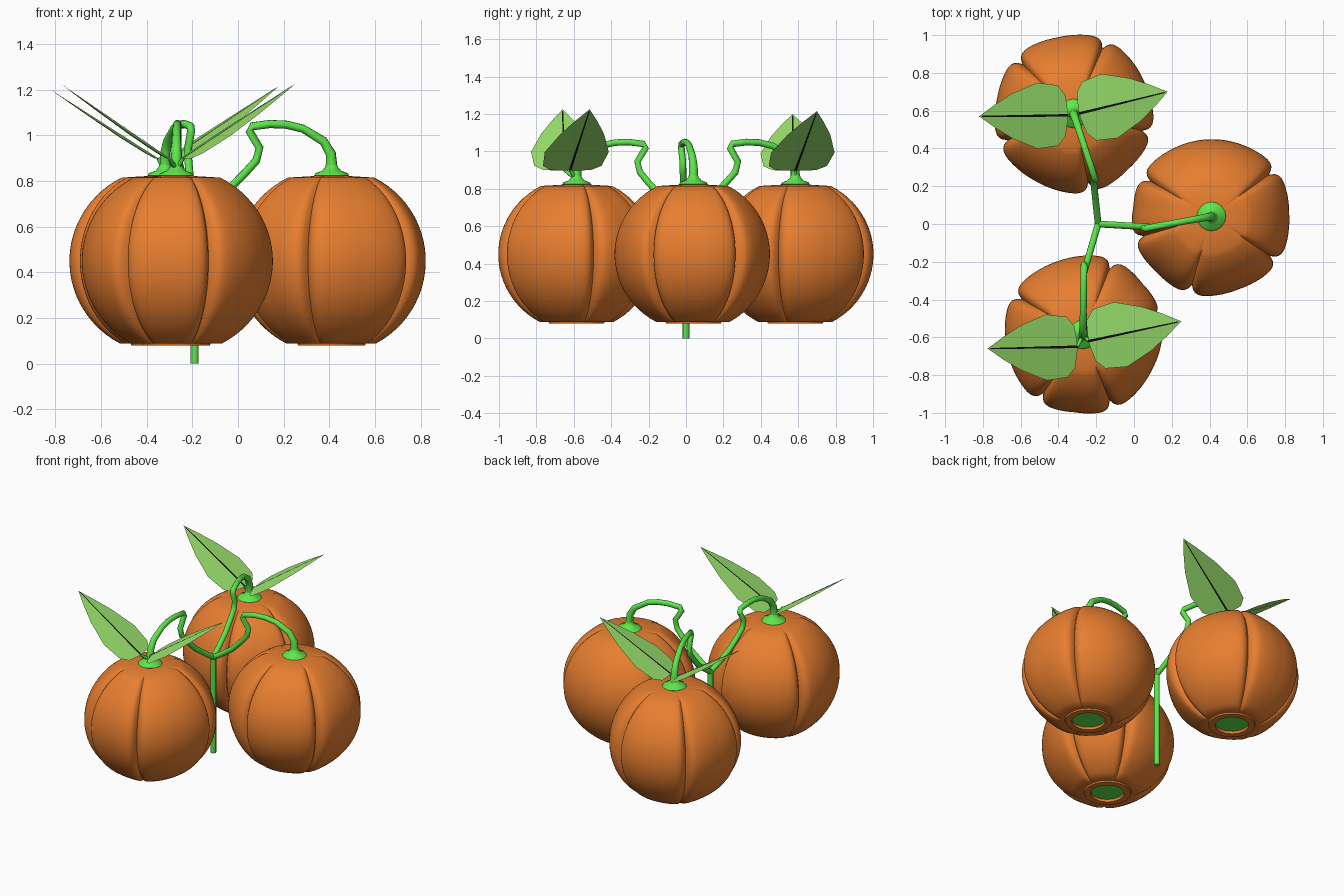
import bpy, bmesh, math
from mathutils import Vector

cube = bpy.data.objects.get("Cube")
if cube:
    bpy.data.objects.remove(cube, do_unlink=True)


def material(name, rgb):
    m = bpy.data.materials.new(name)
    m.use_nodes = True
    m.diffuse_color = (*rgb, 1)
    m.node_tree.nodes["Principled BSDF"].inputs["Base Color"].default_value = (*rgb, 1)
    return m


ORANGE = material("pumpkin orange", (0.8, 0.21, 0.03))
STEM = material("stem green", (0.11, 0.8, 0.07))
LEAF = material("leaf green", (0.38, 0.89, 0.18))
RIB = material("midrib black", (0.005, 0.005, 0.005))


def finish(name, bm, mat, smooth=True):
    bmesh.ops.recalc_face_normals(bm, faces=bm.faces)
    mesh = bpy.data.meshes.new(name)
    bm.to_mesh(mesh)
    bm.free()
    mesh.materials.append(mat)
    ob = bpy.data.objects.new(name, mesh)
    bpy.context.collection.objects.link(ob)
    if smooth:
        bpy.ops.object.select_all(action='DESELECT')
        ob.select_set(True)
        bpy.context.view_layer.objects.active = ob
        bpy.ops.object.shade_smooth_by_angle(angle=math.radians(55))
    return ob


def skin(bm, rings):
    for a, b in zip(rings, rings[1:]):
        n = len(a)
        for i in range(n):
            bm.faces.new((a[i], a[(i + 1) % n], b[(i + 1) % n], b[i]))


def lathe(name, center, profile, mat, segs, scale=lambda angle: 1, cap=False):
    """Revolve (radius, z, lobed) points about a vertical axis."""
    bm = bmesh.new()
    rings = []
    for r, z, lobed in profile:
        ring = []
        for i in range(segs):
            a = math.tau * i / segs
            q = r * (scale(a) if lobed else 1)
            ring.append(bm.verts.new((center[0] + q * math.cos(a),
                                      center[1] + q * math.sin(a), z)))
        rings.append(ring)
    skin(bm, rings)
    if cap:
        bm.faces.new(rings[0])
        bm.faces.new(rings[-1])
    return finish(name, bm, mat)


def tube(name, points, radii, mat, sides=10):
    bm = bmesh.new()
    pts = [Vector(p) for p in points]
    rings, prev = [], None
    for i, p in enumerate(pts):
        t = (pts[min(i + 1, len(pts) - 1)] - pts[max(i - 1, 0)]).normalized()
        u = prev if prev else t.orthogonal()
        u = (u - t * u.dot(t)).normalized()
        prev, v = u, t.cross(u)
        rings.append([bm.verts.new(p + radii[i] * (u * math.cos(k * math.tau / sides)
                                                   + v * math.sin(k * math.tau / sides)))
                      for k in range(sides)])
    skin(bm, rings)
    bm.faces.new(rings[0])
    bm.faces.new(rings[-1])
    return finish(name, bm, mat)


def pumpkin(tag, center, notches):
    radius, mid = 0.413, 0.45

    def lobes(a):
        """Lobes swell slightly towards each narrow groove."""
        gap = min(abs((a - math.radians(n) + math.pi) % math.tau - math.pi) for n in notches)
        return 0.985 + 0.085 * math.exp(-gap / 0.32) - 0.16 * math.exp(-gap / 0.06)

    # Foot ring, round body, flat top
    profile = [(0.105, 0.11, False), (0.105, 0.08, False), (0.147, 0.08, False), (0.15, 0.09, False)]
    for k in range(26):
        t = math.radians(-62 + 5 * k)
        profile.append((radius * math.cos(t), mid + 0.41 * math.sin(t), True))
    profile += [(0.08, 0.822, False), (0.05, 0.825, False)]
    lathe(tag + "_pumpkin", center, profile, ORANGE, 180, lobes)
    # Green plug in the underside and flared cap on top
    lathe(tag + "_underside", center, [(0.105, 0.098, False), (0.1, 0.105, False)], STEM, 24, cap=True)
    lathe(tag + "_stem_cap", center,
          [(0.06, 0.815, False), (0.077, 0.825, False), (0.07, 0.835, False), (0.042, 0.845, False),
           (0.028, 0.862, False), (0.022, 0.88, False)], STEM, 16, cap=True)


def vine(tag, base, tip, joint):
    """Arch from the pumpkin to the tip, then hook back down to the trunk."""
    base, tip, joint = (Vector((*p, 0)) for p in (base, tip, joint))
    hook = tip + (base - tip).normalized() * 0.045
    arch = [(0, 0.86), (0.01, 0.92), (0.1, 0.975), (0.35, 1.03), (0.55, 1.047), (0.75, 1.05), (0.97, 1.04)]
    drop = [(0, 0.945), (0.05, 0.89), (0.24, 0.83), (0.45, 0.77), (0.75, 0.71), (1, 0.665)]
    pts = [base.lerp(tip, t) + Vector((0, 0, z)) for t, z in arch]
    pts += [tip + Vector((0, 0, 1.02))]
    pts += [hook.lerp(joint, t) + Vector((0, 0, z)) for t, z in drop]
    radii = [0.026, 0.023, 0.02] + [0.018] * (len(pts) - 3)
    tube(tag + "_vine", pts, radii, STEM)


def leaf(name, base, tip):
    """Two flat halves drooping from the midrib, with a thin dark rib on both sides."""
    base, tip = Vector(base), Vector(tip)
    along = tip - base
    across = Vector((0, 0, 1)).cross(along).normalized()
    up = along.cross(across).normalized()
    outline = [(0, 0.03), (0.02, 0.11), (0.1, 0.16), (0.33, 0.175), (0.62, 0.118), (0.82, 0.06)]
    bm = bmesh.new()
    rib = [bm.verts.new(base + along * t) for t in (0, 0.1, 0.33, 0.62, 0.82, 1)]
    for side in (-1, 1):
        edge = [bm.verts.new(base + along * t + across * side * w - up * 0.07 * w) for t, w in outline]
        bm.faces.new((rib[0], edge[0], edge[1]))
        bm.faces.new((rib[0], edge[1], edge[2], rib[1]))
        for i in range(1, 4):
            bm.faces.new((rib[i], edge[i + 1], edge[i + 2], rib[i + 1]))
        bm.faces.new((rib[4], edge[5], rib[5]))
    finish(name, bm, LEAF, smooth=False)
    bm = bmesh.new()
    corners = [(0, 0.007), (0.97, 0.003), (0.97, -0.003), (0, -0.007)]
    for lift in (0.002, -0.002):
        bm.faces.new([bm.verts.new(base + along * t + across * w + up * lift) for t, w in corners])
    finish(name + "_midrib", bm, RIB, smooth=False)


trunk = (-0.19, 0.0)
tube("trunk", [(*trunk, 0), (*trunk, 0.33), (*trunk, 0.68)], [0.018] * 3, STEM)

# name, centre, groove angles, vine tip, leaves as (foot y, tip)
plants = [
    ("back", (-0.32, 0.585), (-14, 66, 136, 202, 282), (-0.205, 0.235),
     [(0.575, (-0.82, 0.57, 1.2)), (0.585, (0.178, 0.7, 1.215))]),
    ("front", (-0.27, -0.585), (14, 68, 150, 236, 292), (-0.265, -0.215),
     [(-0.65, (-0.775, -0.66, 1.225)), (-0.62, (0.25, -0.515, 1.225))]),
    ("left", (0.41, 0.04), (36, 150, 196, 254, 326), (0.05, -0.025), []),
]
for tag, center, notches, tip, leaves in plants:
    pumpkin(tag, center, notches)
    vine(tag, center, tip, trunk)
    for side, sign, (foot_y, end) in zip(("right", "left"), (-1, 1), leaves):
        foot = (center[0] + sign * 0.03, foot_y, 0.9)
        leaf(f"{tag}_{side}_leaf", foot, end)
        tube(f"{tag}_{side}_leaf_stalk", [(center[0], center[1], 0.85), foot], [0.012, 0.008], STEM, 8)
